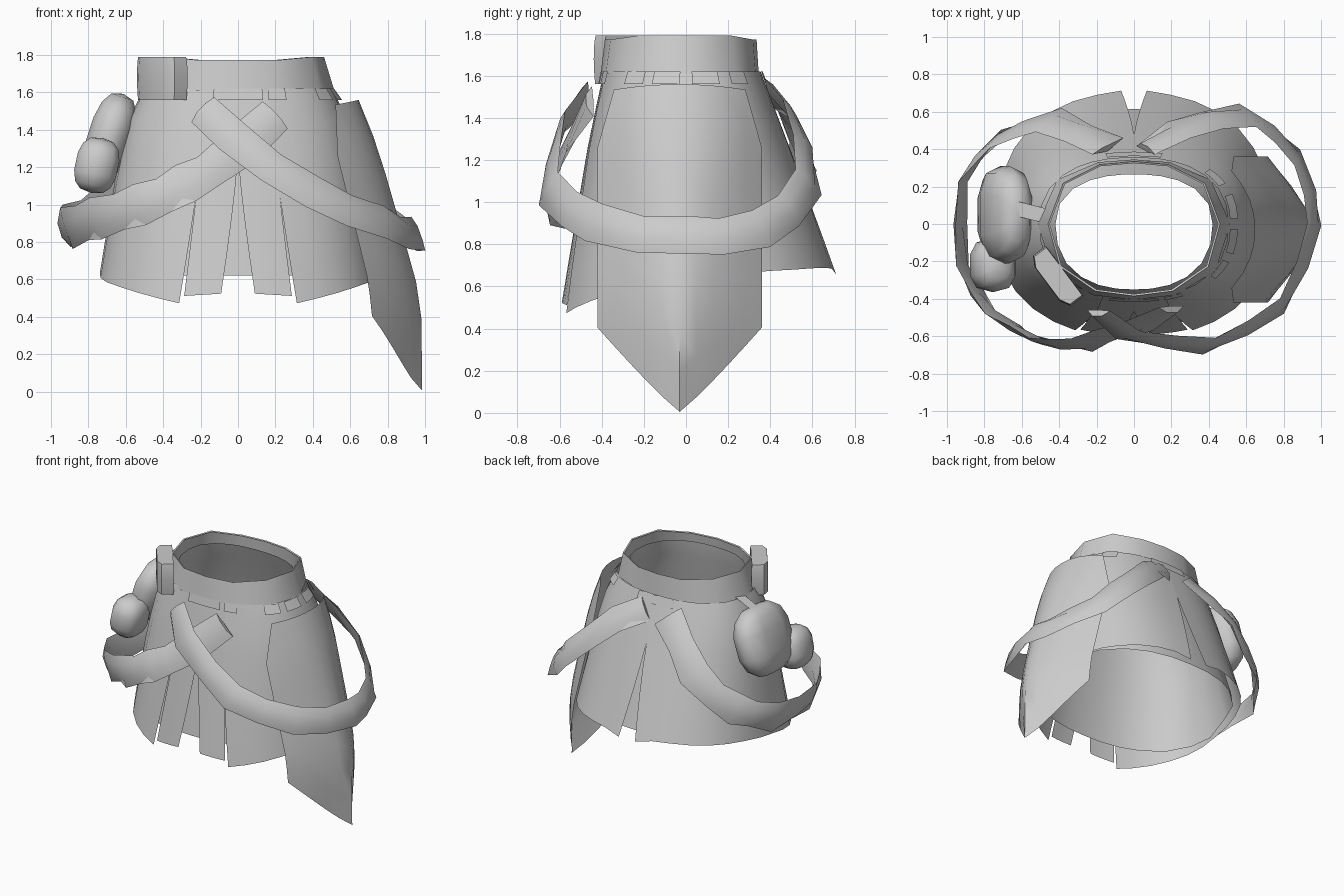
import bpy, bmesh, math
from mathutils import Vector, Matrix

if "Cube" in bpy.data.objects:
    bpy.data.objects.remove(bpy.data.objects["Cube"], do_unlink=True)

grey = bpy.data.materials.new("plain_grey")
grey.use_nodes = True
grey.diffuse_color = (0.6, 0.6, 0.6, 1)
grey.node_tree.nodes["Principled BSDF"].inputs["Base Color"].default_value = (0.6, 0.6, 0.6, 1)


def finish(name, bm, angle=40):
    bmesh.ops.recalc_face_normals(bm, faces=bm.faces)
    me = bpy.data.meshes.new(name)
    bm.to_mesh(me)
    bm.free()
    me.materials.append(grey)
    ob = bpy.data.objects.new(name, me)
    bpy.context.collection.objects.link(ob)
    bpy.ops.object.select_all(action='DESELECT')
    ob.select_set(True)
    bpy.context.view_layer.objects.active = ob
    bpy.ops.object.shade_smooth_by_angle(angle=math.radians(angle))


def loft(name, rows, closed=False, caps=False, angle=40):
    """Skin a list of equally long point rows."""
    bm = bmesh.new()
    vs = [[bm.verts.new(p) for p in r] for r in rows]
    n = len(rows[0])
    for a, b in zip(vs, vs[1:]):
        for i in range(n if closed else n - 1):
            j = (i + 1) % n
            bm.faces.new((a[i], b[i], b[j], a[j]))
    if caps:
        bm.faces.new(vs[0])
        bm.faces.new(vs[-1])
    finish(name, bm, angle)


def lerp_table(t, table):
    """Piecewise linear lookup in (key, value) pairs."""
    for (k0, v0), (k1, v1) in zip(table, table[1:]):
        if t <= k1:
            return v0 + (v1 - v0) * max(0, t - k0) / (k1 - k0)
    return table[-1][1]


def oval(deg, a, front, back, z, n=2.35):
    """Point on a rounded oval; 0 deg is the front, 90 deg is +x."""
    s, c = math.sin(math.radians(deg)), math.cos(math.radians(deg))
    b = front if c > 0 else back
    r = ((abs(s) / a) ** n + (abs(c) / b) ** n) ** (-1 / n)
    return Vector((r * s, -r * c, z))


def skirt_point(deg, z, out=0.0):
    a = lerp_table(-z, [(-1.62, .50), (-1.55, .55), (-1.4, .6), (-1.1, .66), (-.6, .74)])
    f = lerp_table(-z, [(-1.62, .39), (-1.3, .46), (-.47, .6)])
    b = lerp_table(-z, [(-1.62, .35), (-1.2, .51), (-.66, .71)])
    return oval(deg, a + out, f + out, b + out, z)


# Waistband, slightly higher at the sides
ring = [i * 30 for i in range(12)]
profile = [(.515, .405, .345, 1.61), (.46, .385, .335, 1.79), (.45, .375, .325, 1.785)]
loft("waistband", [[oval(d, a, f, b, z - (.018 if z > 1.7 and d % 180 in (0, 30, 150) else 0))
                    for d in ring] for a, f, b, z in profile], closed=True, angle=60)

# Closed underskirt behind the slits, rising inside the waistband
UNDER = [(.42, .35, .265, 1.72), (.46, .365, .31, 1.6), (.57, .42, .385, 1.4),
         (.635, .47, .49, 1.1), (.675, .515, .565, .85), (.705, .55, .615, .62)]
loft("underskirt", [[oval(i * 15, a, f, b, z + (.07 if z < .7 and 90 < i * 15 < 270 else 0))
                     for i in range(24)] for a, f, b, z in UNDER], closed=True, angle=50)

# Skirt panels, open slits at the front and the back
HEM = [(0, .52), (24, .53), (28, .47), (43, .51), (60, .56), (90, .63), (115, .67),
       (150, .69), (165, .685), (175, .655)]


def skirt_panel(name, side, start, end, hem, cols, out=0.0):
    rows = []
    for v in range(7):
        t = v / 6
        slit = max(0, (t - .36) / .64)
        e0 = start[0] + (start[1] - start[0]) * slit
        e1 = end[0] + (end[1] - end[0]) * slit
        row = []
        for u in range(cols + 1):
            d = e0 + (e1 - e0) * u / cols
            z = 1.62 + (lerp_table(d, hem) - 1.62) * t
            row.append(skirt_point(side * d, z, out))
        rows.append(row)
    loft(name, rows, angle=50)


for side, label in ((1, "left"), (-1, "right")):
    skirt_panel(label + "_front_strip", side, (0, 8.7), (24, 27), [(0, .53), (30, .51)], 3)
    skirt_panel(label + "_skirt_panel", side, (23, 29), (180, 174.5), HEM, 14, .004)

# Pointed hip panel on the left side, rounded above and creased towards the tip
OUTER = [(-1.56, .645), (-1.3, .75), (-.95, .85), (-.6, .95), (-.42, .98), (0, .985)]
rows = []
for i in range(11):
    t = i / 10 * 2 - 1                       # across, front to back
    y = -.03 + .39 * t
    top = 1.56 - .04 * t * t - (.26 if abs(t) > .99 else 0)
    low = .005 + .4 * abs(t) ** 1.1
    col = []
    for k in range(9):
        z = top + (low - top) * k / 8
        x = lerp_table(-z, OUTER) - (.28 - .04 * z) * abs(t) ** min(2.2, .9 + .9 * z)
        col.append((x, y, z))
    rows.append(col)
loft("hip_panel", rows, angle=50)


# Hanging sashes: flat folded bands swept around the hips
def sash(name, pts, half, puff, flare, dip):
    pts = [Vector(p) for p in pts]
    last = len(pts) - 1
    rows = []
    for i, p in enumerate(pts):
        tan = (pts[min(i + 1, last)] - pts[max(i - 1, 0)]).normalized()
        lean = .25 - dip * math.sin(math.pi * i / last) ** 2
        out = Vector((p.x * .7, p.y, lean * p.xy.length)).normalized()
        out = (out - tan * out.dot(tan)).normalized()
        wide = tan.cross(out)
        if wide.z < 0:
            wide = -wide
        odd = i % 2
        w = half * (1 + puff * (1 if odd else -1))
        rim = out * (flare if odd else -.01)
        rows.append([p + wide * w + rim * .5, p + wide * w * .4 + out * .025,
                     p - wide * w * .4 + out * .025, p - wide * w + rim,
                     p - out * .012])
    loft(name, rows, closed=True, caps=True, angle=35)


sash("left_sash", [(-.19, -.47, 1.51), (-.03, -.58, 1.36), (.18, -.63, 1.2), (.4, -.64, 1.06),
                   (.6, -.56, .97), (.78, -.43, .9), (.9, -.22, .85), (.95, 0, .84),
                   (.94, .17, .84), (.86, .35, .87), (.74, .49, .96), (.6, .57, 1.09),
                   (.42, .56, 1.27), (.24, .49, 1.42), (.06, .4, 1.52)], .094, .04, .02, 0)
sash("right_sash", [(.2, -.45, 1.48), (.02, -.53, 1.31), (-.16, -.6, 1.18), (-.28, -.63, 1.11),
                    (-.4, -.64, 1.05), (-.52, -.61, 1.0), (-.64, -.55, .96), (-.75, -.47, .93),
                    (-.84, -.37, .9), (-.9, -.22, .88), (-.93, 0, .87), (-.9, .23, .89),
                    (-.82, .36, .93), (-.73, .44, .98), (-.6, .51, 1.07), (-.45, .54, 1.21),
                    (-.3, .49, 1.37), (-.14, .4, 1.51)], .107, .08, .025, .5)


# Soft bags on the right hip
def lump(bm, centre, size, tilt):
    m = (Matrix.Translation(centre) @ Matrix.Rotation(tilt, 4, 'Y')
         @ Matrix.Diagonal((*size, 1)))
    got = bmesh.ops.create_uvsphere(bm, u_segments=10, v_segments=7, radius=1)
    for v in got["verts"]:                   # square the ball a little
        v.co = m @ Vector([math.copysign(abs(c) ** .75, c) for c in v.co])


bm = bmesh.new()
lump(bm, (-.69, .05, 1.355), (.12, .265, .25), math.radians(18))
lump(bm, (-.755, -.22, 1.21), (.12, .145, .15), math.radians(12))
finish("hip_bag", bm, 50)
loft("bag_strap", [[(-.46, y, 1.63), (-.62, y + .04, 1.59)] for y in (0, .08)])

# Rounded pocket on the front right of the waistband
rows = []
for z, k in ((1.56, .97), (1.6, 1), (1.68, 1.02), (1.76, 1), (1.79, .96)):
    row = []
    for u, w in ((-.165, .055), (-.165, -.03), (-.11, -.06),
                 (.11, -.06), (.165, -.03), (.165, .055)):
        row.append((-.415 + (u * .6 + w * .8) * k, -.285 + (-u * .8 + w * .6) * k, z))
    rows.append(row)
loft("belt_pocket", rows, closed=True, caps=True, angle=50)

# Small tabs under the waistband
for d, w in ((0, 18), (28, 6), (62, 6), (80, 7), (100, 7), (120, 6), (180, 22)):
    rows = [[skirt_point(d + s * w, z, .014) for s in (-1, 0, 1)] for z in (1.62, 1.56)]
    loft("belt_tab", rows)
